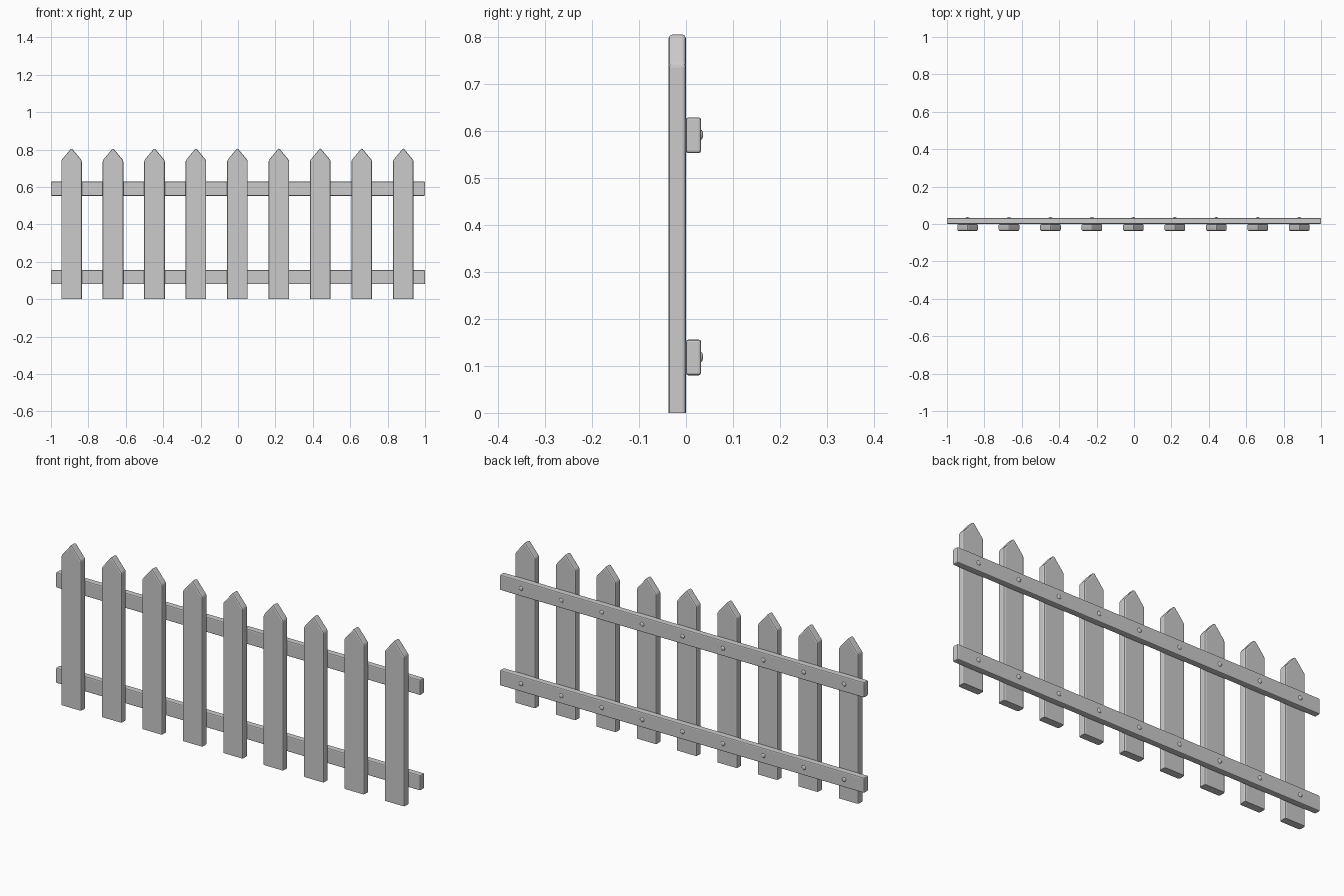
import bpy, bmesh
from mathutils import Matrix

if "Cube" in bpy.data.objects:
    bpy.data.objects.remove(bpy.data.objects["Cube"])

COUNT, STEP, FIRST = 9, 0.2217, -0.890
RAIL_Z = (0.118, 0.591)


def finish(bm, name, loc):
    bmesh.ops.recalc_face_normals(bm, faces=bm.faces)
    me = bpy.data.meshes.new(name)
    bm.to_mesh(me)
    bm.free()
    ob = bpy.data.objects.new(name, me)
    ob.location = loc
    bpy.context.collection.objects.link(ob)
    return ob


def board(name, profile, y0, y1, width, loc, keep_bottom=False):
    """Extrude an x-z profile along y and round its edges."""
    bm = bmesh.new()
    face = bm.faces.new([bm.verts.new((x, y0, z)) for x, z in profile])
    ext = bmesh.ops.extrude_face_region(bm, geom=[face])["geom"]
    for v in ext:
        if isinstance(v, bmesh.types.BMVert):
            v.co.y = y1
    bmesh.ops.recalc_face_normals(bm, faces=bm.faces)
    edges = [e for e in bm.edges
             if not (keep_bottom and all(v.co.z < 1e-5 for v in e.verts))]
    bmesh.ops.bevel(bm, geom=edges, offset=width, segments=2, profile=0.5,
                    affect='EDGES', clamp_overlap=True)
    return finish(bm, name, loc)


# Pointed pickets, sawn flat at the bottom
picket = [(-0.055, 0), (0.055, 0), (0.055, 0.742), (0, 0.808), (-0.055, 0.742)]
for i in range(COUNT):
    board(f"picket_{i + 1}", picket, -0.037, 0.0, 0.007,
          (FIRST + i * STEP, 0, 0), keep_bottom=True)

# Horizontal rails behind the pickets
rail = [(-1, -0.038), (1, -0.038), (1, 0.038), (-1, 0.038)]
for name, z in zip(("lower_rail", "upper_rail"), RAIL_Z):
    board(name, rail, 0.0, 0.032, 0.005, (0, 0, z))

# Domed nail heads on the back of the rails
for name, z in zip(("lower_nail", "upper_nail"), RAIL_Z):
    for i in range(COUNT):
        bm = bmesh.new()
        bmesh.ops.create_uvsphere(bm, u_segments=12, v_segments=8, radius=1,
                                  matrix=Matrix.Diagonal((0.011, 0.005, 0.011, 1)))
        for f in bm.faces:
            f.smooth = True
        finish(bm, f"{name}_{i + 1}", (FIRST + i * STEP, 0.0315, z + 0.001))
